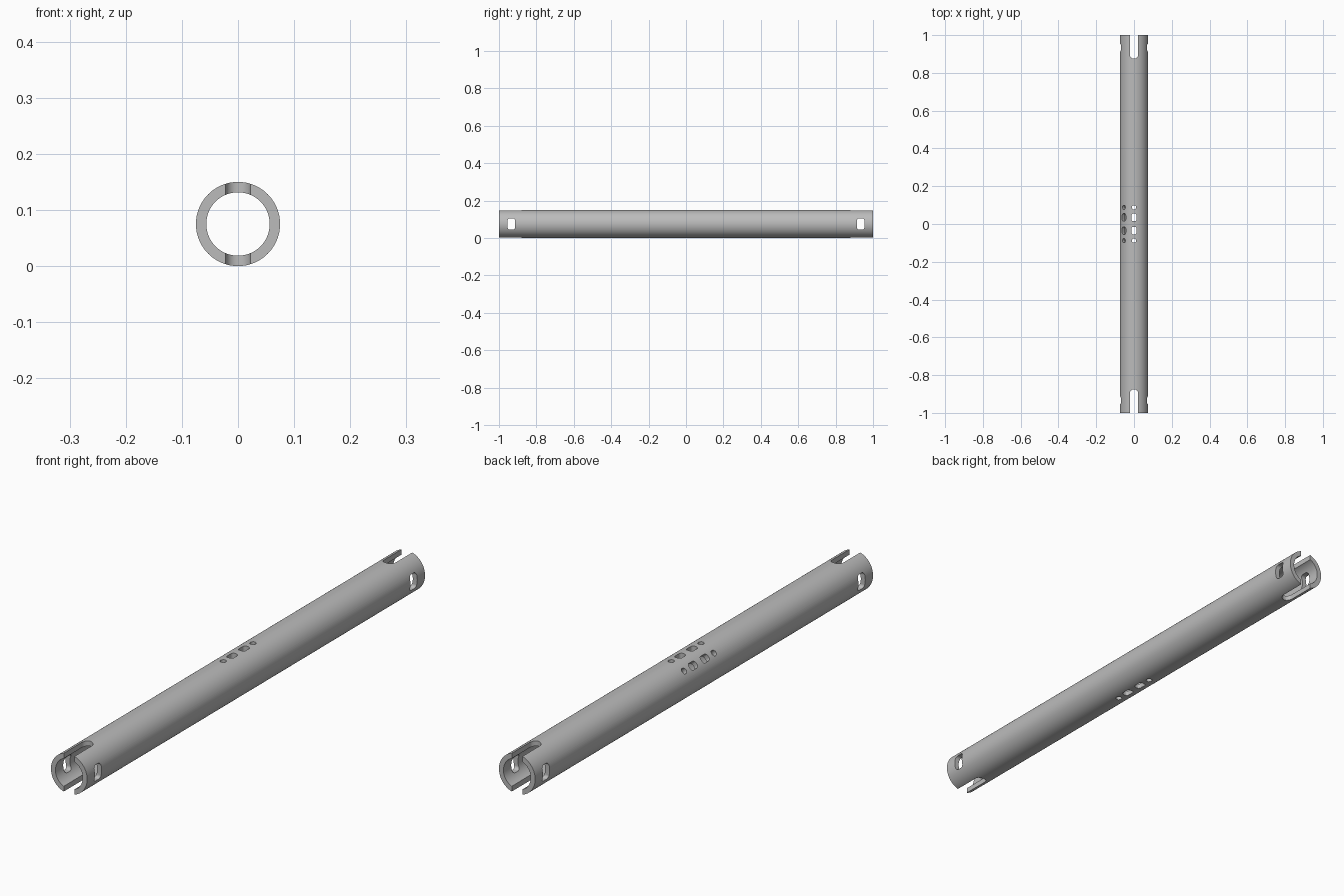
import bpy, bmesh, math
from mathutils import Matrix, Vector

if "Cube" in bpy.data.objects:
    bpy.data.objects.remove(bpy.data.objects["Cube"])

R_OUT, R_IN, HALF = 0.075, 0.0565, 1.0
SEG = 96

metal = bpy.data.materials.new("grey metal")
metal.diffuse_color = (0.5, 0.5, 0.5, 1)
metal.use_nodes = True
metal.node_tree.nodes["Principled BSDF"].inputs["Base Color"].default_value = metal.diffuse_color


def to_object(bm, name):
    bmesh.ops.recalc_face_normals(bm, faces=bm.faces)
    mesh = bpy.data.meshes.new(name)
    bm.to_mesh(mesh)
    bm.free()
    obj = bpy.data.objects.new(name, mesh)
    bpy.context.collection.objects.link(obj)
    mesh.materials.append(metal)
    return obj


def rounded_prism(bm, w, l, r, z0, z1, matrix, steps=8):
    """Rounded rectangle (w in x, l in y, corner radius r) extruded from z0 to z1."""
    pts = []
    for k, (sx, sy) in enumerate([(1, 1), (-1, 1), (-1, -1), (1, -1)]):
        for i in range(steps + 1):
            a = math.pi / 2 * (k + i / steps)
            pts.append((sx * (w / 2 - r) + r * math.cos(a),
                        sy * (l / 2 - r) + r * math.sin(a)))
    bottom = [bm.verts.new(matrix @ Vector((x, y, z0))) for x, y in pts]
    top = [bm.verts.new(matrix @ Vector((x, y, z1))) for x, y in pts]
    bm.faces.new(bottom[::-1])
    bm.faces.new(top)
    n = len(pts)
    for i in range(n):
        j = (i + 1) % n
        bm.faces.new((bottom[i], bottom[j], top[j], top[i]))


# Hollow tube along y
bm = bmesh.new()
rings = []
for r, y in [(R_OUT, -HALF), (R_OUT, HALF), (R_IN, HALF), (R_IN, -HALF)]:
    rings.append([bm.verts.new((r * math.cos(2 * math.pi * i / SEG), y,
                                R_OUT + r * math.sin(2 * math.pi * i / SEG)))
                  for i in range(SEG)])
for a, b in zip(rings, rings[1:] + rings[:1]):
    for i in range(SEG):
        j = (i + 1) % SEG
        bm.faces.new((a[i], a[j], b[j], b[i]))
tube = to_object(bm, "tube")

# Cutters, placed at y and turned about the tube axis (0 = up)
bm = bmesh.new()


def cut(y, angle, w, l, r):
    m = Matrix.Translation((0, y, R_OUT)) @ Matrix.Rotation(angle, 4, 'Y')
    rounded_prism(bm, w, l, r, 0.04, 0.1, m)


UP, DOWN, LEFT, RIGHT = 0, math.pi, -math.pi / 2, math.pi / 2
for s in (-1, 1):
    # Open end slots, top and bottom
    for a in (UP, DOWN):
        cut(s * 0.9765, a, 0.044, 0.203, 0.0215)
    # Side windows
    for a in (LEFT, RIGHT):
        cut(s * 0.934, a, 0.06, 0.04, 0.012)
    # Middle holes through top, bottom and the upper left wall
    for a in (UP, DOWN, math.radians(-46)):
        cut(s * 0.088, a, 0.022, 0.022, 0.0105)
        cut(s * 0.035, a, 0.027, 0.04, 0.010)
cutter = to_object(bm, "hole_cutter")
cutter.hide_render = True

# Apply the cut and discard the cutter
mod = tube.modifiers.new("holes", 'BOOLEAN')
mod.operation, mod.solver, mod.object = 'DIFFERENCE', 'EXACT', cutter
bpy.context.view_layer.objects.active = tube
tube.select_set(True)
bpy.ops.object.modifier_apply(modifier=mod.name)
bpy.data.objects.remove(cutter)
bpy.ops.object.shade_smooth_by_angle(angle=math.radians(30))
